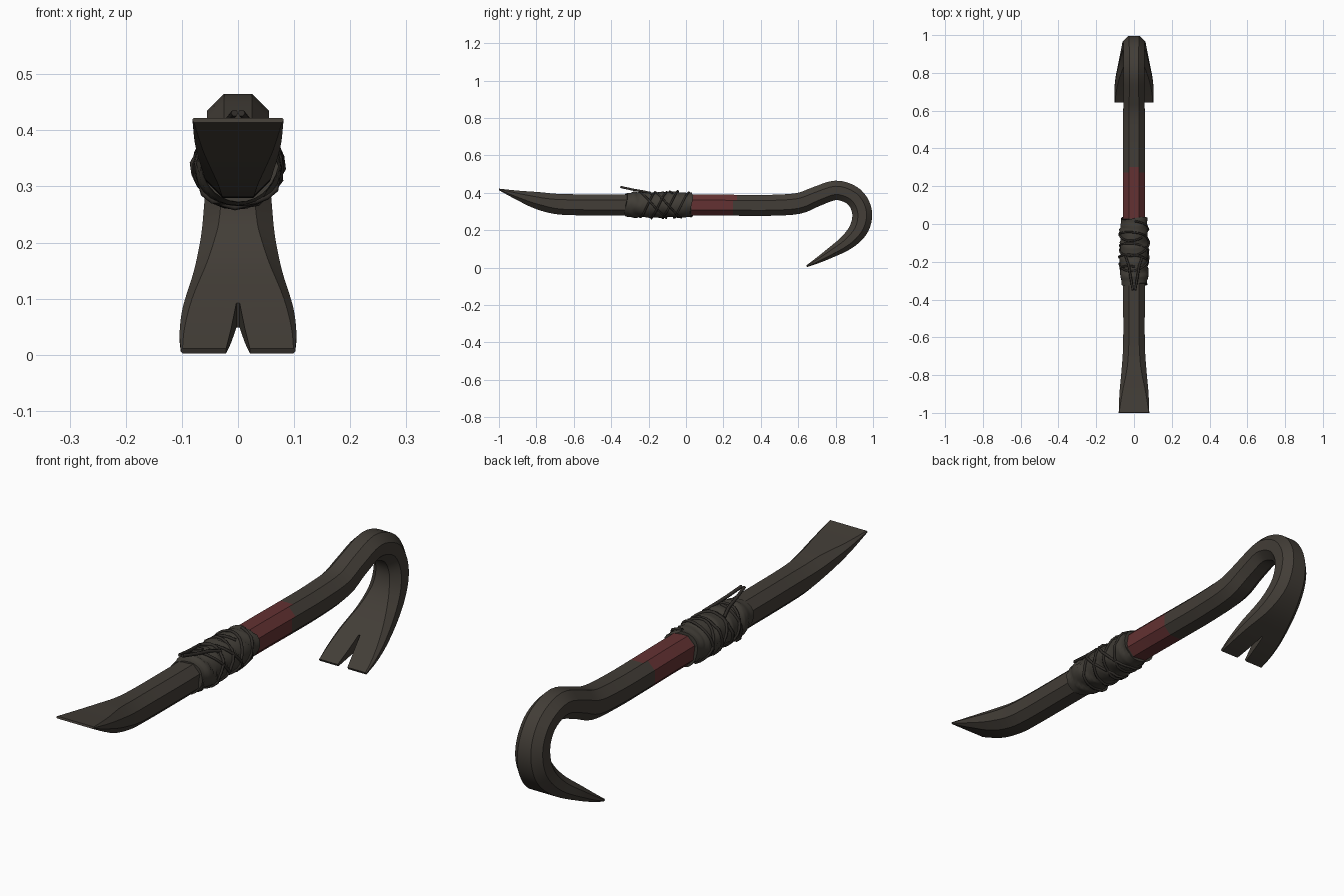
import bpy, bmesh, math, random
from mathutils import Vector

if "Cube" in bpy.data.objects:
    bpy.data.objects.remove(bpy.data.objects["Cube"])

random.seed(4)


def material(name, rgb):
    m = bpy.data.materials.new(name)
    m.diffuse_color = (*rgb, 1)
    m.use_nodes = True
    m.node_tree.nodes["Principled BSDF"].inputs["Base Color"].default_value = m.diffuse_color
    return m


STEEL = material("dark steel", (.055, .047, .038))
RED = material("worn red paint", (.125, .031, .032))
CLOTH = material("dirty cloth", (.053, .047, .038))
CORD = material("dark cord", (.030, .026, .022))


def loft(name, rings, mats):
    """Skin a list of equal-length rings and cap both ends."""
    bm = bmesh.new()
    vr = [[bm.verts.new(p) for p in r] for r in rings]
    n = len(rings[0])
    for a, b in zip(vr, vr[1:]):
        for i in range(n):
            bm.faces.new((a[i], a[(i + 1) % n], b[(i + 1) % n], b[i]))
    bm.faces.new(vr[0])
    bm.faces.new(vr[-1])
    bmesh.ops.recalc_face_normals(bm, faces=bm.faces)
    me = bpy.data.meshes.new(name)
    bm.to_mesh(me)
    bm.free()
    for m in mats:
        me.materials.append(m)
    ob = bpy.data.objects.new(name, me)
    bpy.context.collection.objects.link(ob)
    return ob


def select(ob):
    bpy.ops.object.select_all(action='DESELECT')
    ob.select_set(True)
    bpy.context.view_layer.objects.active = ob


def smooth(ob, angle):
    select(ob)
    bpy.ops.object.shade_smooth_by_angle(angle=math.radians(angle))


# Bar stations: y, z, half width, half thickness
STATIONS = [
    (-1, .418, .081, .004), (-.9, .387, .077, .025), (-.8, .360, .068, .045),
    (-.7, .341, .060, .054), (-.6, .336, .057, .056), (-.45, .335, .057, .056),
    (-.3, .335, .057, .056), (-.13, .335, .057, .056), (.03, .335, .057, .056),
    (.12, .335, .057, .056), (.21, .334, .057, .056), (.30, .333, .057, .056),
    (.45, .333, .057, .056), (.6, .343, .057, .056), (.7, .381, .055, .053),
    (.8, .413, .055, .052), (.885, .388, .055, .052), (.93, .335, .056, .053),
    (.942, .27, .060, .053), (.92, .20, .066, .050), (.86, .135, .079, .041),
    (.77, .077, .098, .027), (.70, .036, .104, .015), (.645, .007, .102, .005)]


def catmull(pts, steps):
    pts = [Vector(p) for p in pts]
    ext = [2 * pts[0] - pts[1]] + pts + [2 * pts[-1] - pts[-2]]
    out = []
    for i in range(len(pts) - 1):
        a, b, c, d = ext[i:i + 4]
        for s in range(steps):
            t = s / steps
            out.append(.5 * (2 * b + (c - a) * t + (2 * a - 5 * b + 4 * c - d) * t * t
                             + (3 * b - a - 3 * c + d) * t ** 3))
    return out + [pts[-1]]


path = catmull(STATIONS, 4)
rings = []
for i, (y, z, w, h) in enumerate(path):
    p, q = path[max(i - 1, 0)], path[min(i + 1, len(path) - 1)]
    t = Vector((0, q[0] - p[0], q[1] - p[1])).normalized()
    nrm = Vector((0, -t.z, t.y))
    c = min(.030, h * .6)
    prof = [(w, h - c), (w - c, h), (c - w, h), (-w, h - c),
            (-w, c - h), (c - w, -h), (w - c, -h), (w, c - h)]
    rings.append([Vector((u, y, z)) + nrm * v for u, v in prof])
bar = loft("bar", rings, [STEEL, RED])

# Worn red band with a ragged far edge
for f in bar.data.polygons:
    y, z = f.center.y, f.center.z
    end = .27 + .5 * (z - .335) + random.uniform(-.02, .02)
    if .03 < y < end and z > .2:
        f.material_index = 1

# V notch between the two claws
tip, d = Vector((0, .645, .007)), Vector((0, .125, .070)).normalized()
up = Vector((0, -d.z, d.y))
outline = [(-.032, -.04), (.032, -.04), (.021, 0), (.012, .06), (.003, .13),
           (-.003, .13), (-.012, .06), (-.021, 0)]
cutter = loft("notch_cutter", [[tip + Vector((u, 0, 0)) + d * v + up * s for u, v in outline]
                               for s in (-.15, .15)], [STEEL])
cutter.hide_render = True
cut = bar.modifiers.new("notch", 'BOOLEAN')
cut.operation, cut.object, cut.solver = 'DIFFERENCE', cutter, 'EXACT'
select(bar)
bpy.ops.object.modifier_apply(modifier=cut.name)
bpy.data.objects.remove(cutter)
smooth(bar, 40)


# Cloth wrapped round the grip in slanted, overlapping turns
def wrap_point(y, a, lift=0):
    turn = (y + .03 * math.sin(a + .6)) / .075 + a / math.tau
    r = .066 + .007 * (turn % 1) + .002 * math.sin(3 * a + 40 * y) + lift
    if y > 0 or y < -.29:
        r -= .004
    return Vector((r * 1.06 * math.cos(a), y, .336 + r * .98 * math.sin(a)))


N = 28
cloth = loft("cloth_wrap", [[wrap_point(-.32 + .35 * j / 36 + .008 * math.sin(2 * math.tau * i / N),
                                        math.tau * i / N) for i in range(N)]
                            for j in range(37)], [CLOTH])
smooth(cloth, 50)


def cord(name, pts, radius=.0055):
    cu = bpy.data.curves.new(name, 'CURVE')
    cu.dimensions = '3D'
    cu.bevel_depth, cu.bevel_resolution, cu.use_fill_caps = radius, 1, True
    sp = cu.splines.new('POLY')
    sp.points.add(len(pts) - 1)
    for p, co in zip(sp.points, pts):
        p.co = (*co, 1)
    cu.materials.append(CORD)
    ob = bpy.data.objects.new(name, cu)
    bpy.context.collection.objects.link(ob)


# Cord wound over the cloth in two crossing directions
def winding(y0, y1, turns, slant, phase):
    n = int(turns * 24)
    out = []
    for k in range(n + 1):
        a = phase + math.tau * turns * k / n
        out.append(wrap_point(y0 + (y1 - y0) * k / n + slant * math.sin(a), a, .002))
    return out


cord("cord_winding", winding(-.25, -.01, 4, .025, 1.5))
cord("cord_crossing", winding(-.03, -.23, 2.5, -.05, 1.0))

# Loose cord ends meeting above the grip
for s, name in ((1, "cord_end_right"), (-1, "cord_end_left")):
    cord(name, [(.045 * s, -.17, .392), (.028 * s, -.22, .406), (.018 * s, -.28, .416),
                (.006 * s, -.35, .431)], .0065)
